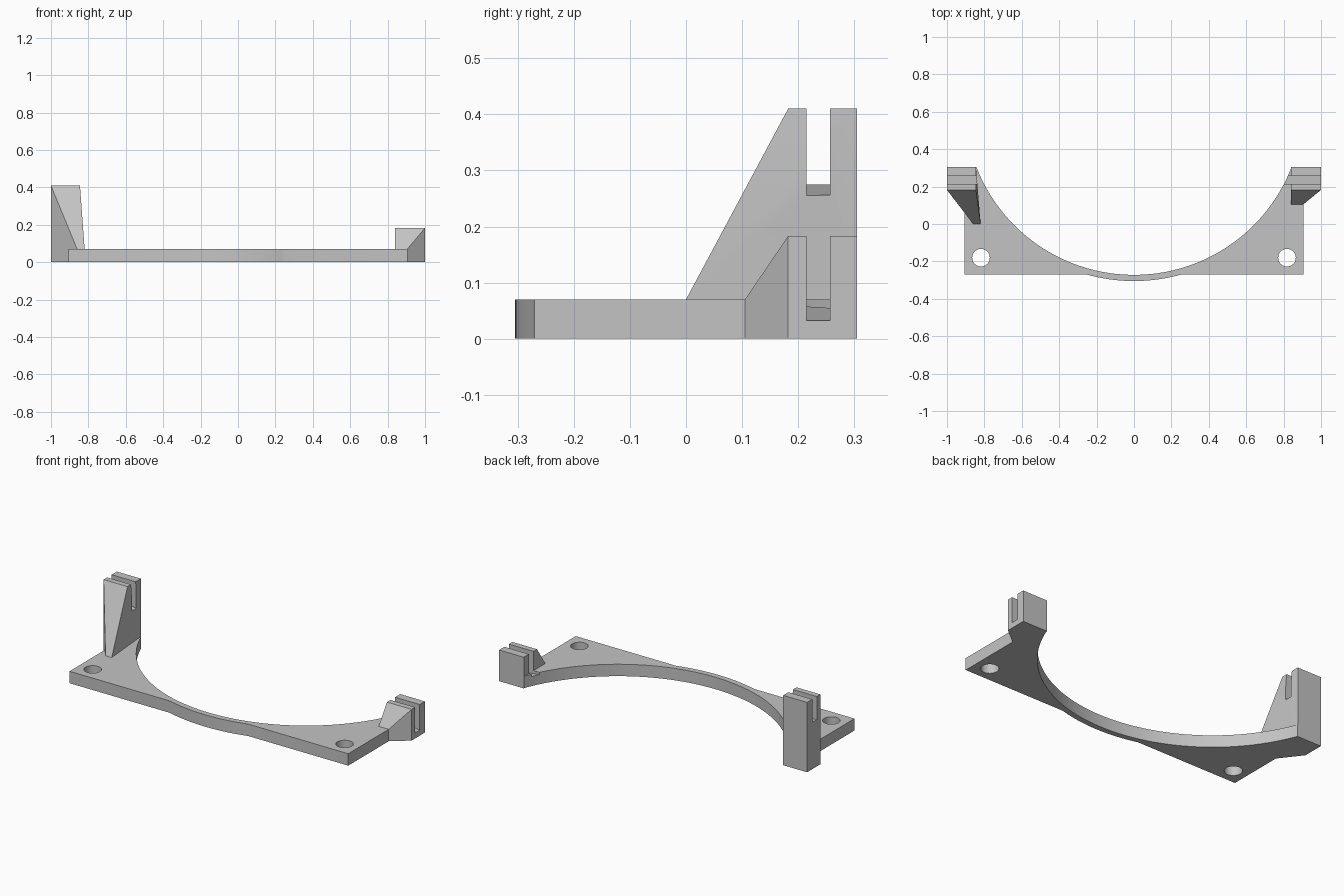
import bpy
import bmesh
from math import asin, cos, sin, radians

cube = bpy.data.objects.get("Cube")
if cube:
    bpy.data.objects.remove(cube, do_unlink=True)

grey = bpy.data.materials.new("plain_grey")
grey.use_nodes = True
colour = (0.55, 0.55, 0.55, 1)
grey.diffuse_color = colour
grey.node_tree.nodes["Principled BSDF"].inputs["Base Color"].default_value = colour

PLATE_H = 0.07
BACK, BLOCK_FRONT, FRONT = 0.305, 0.182, -0.27
ARC_Y, ARC_R, RIM_R = 0.632, 0.904, 0.937


def make_object(name, bm):
    bmesh.ops.recalc_face_normals(bm, faces=bm.faces)
    mesh = bpy.data.meshes.new(name)
    bm.to_mesh(mesh)
    bm.free()
    mesh.materials.append(grey)
    obj = bpy.data.objects.new(name, mesh)
    bpy.context.collection.objects.link(obj)
    return obj


def prism(name, outline, z0, z1):
    bm = bmesh.new()
    face = bm.faces.new([bm.verts.new((x, y, z0)) for x, y in outline])
    top = bmesh.ops.extrude_face_region(bm, geom=[face])["geom"]
    moved = [v for v in top if isinstance(v, bmesh.types.BMVert)]
    bmesh.ops.translate(bm, verts=moved, vec=(0, 0, z1 - z0))
    return make_object(name, bm)


def hull(name, points):
    bm = bmesh.new()
    for p in points:
        bm.verts.new(p)
    res = bmesh.ops.convex_hull(bm, input=bm.verts)
    spare = set(res["geom_interior"]) | set(res["geom_unused"])
    bmesh.ops.delete(bm, geom=[v for v in spare if isinstance(v, bmesh.types.BMVert)], context="VERTS")
    bmesh.ops.dissolve_limit(bm, angle_limit=radians(0.5), verts=bm.verts, edges=bm.edges)
    return make_object(name, bm)


def arc(radius, y_end, steps):
    """Points from left to right along the lower side of a circle."""
    half = asin((1 - ((ARC_Y - y_end) / radius) ** 2) ** 0.5)
    angles = [half * (2 * i / steps - 1) for i in range(steps + 1)]
    return [(radius * sin(a), ARC_Y - radius * cos(a)) for a in angles]


def box_points(xs, ys, zs):
    return [(x, y, z) for x in xs for y in ys for z in zs]


def combine(target, tool, operation):
    mod = target.modifiers.new(operation.lower(), "BOOLEAN")
    mod.operation = operation
    mod.solver = "EXACT"
    mod.object = tool
    bpy.context.view_layer.objects.active = target
    bpy.ops.object.modifier_apply(modifier=mod.name)
    bpy.data.objects.remove(tool, do_unlink=True)


# Base plate with a wide curved cutaway and a thin bulging rim
side = 0.905
outline = [(-side, BACK), (-side, FRONT)]
outline += arc(RIM_R, FRONT, 20)
outline += [(side, FRONT), (side, BACK)]
outline += reversed(arc(ARC_R, BACK, 72))
bracket = prism("mounting_bracket", outline, 0, PLATE_H)

# Tall right post and short left post, each flaring into a gusset
tall = hull("tall_post",
            box_points((-1, -0.845), (BLOCK_FRONT, BACK), (0, 0.41))
            + box_points((-0.86, -0.82), (0,), (0, PLATE_H)))
short = hull("short_post",
             box_points((0.84, 1), (BLOCK_FRONT, BACK), (0, 0.183))
             + box_points((0.84, side), (0.105,), (0, PLATE_H)))
for post in (tall, short):
    combine(bracket, post, "UNION")

# Slots with sloping floors
for x0, z0, x1, z1 in ((-1.1, 0.287, -0.75, 0.245), (0.75, 0.064, 1.1, 0.02)):
    points = [(x, y, z) for x, low in ((x0, z0), (x1, z1))
              for y in (0.215, 0.257) for z in (low, 0.6)]
    combine(bracket, hull("slot_cutter", points), "DIFFERENCE")

# Screw holes
for s in (-1, 1):
    ring = [(s * 0.818 + 0.047 * cos(radians(a)), -0.18 + 0.047 * sin(radians(a)))
            for a in range(0, 360, 10)]
    combine(bracket, prism("hole_cutter", ring, -0.1, 0.2), "DIFFERENCE")

# Smooth curves, sharp corners
bpy.ops.object.select_all(action="DESELECT")
bracket.select_set(True)
bpy.context.view_layer.objects.active = bracket
bpy.ops.object.shade_smooth_by_angle(angle=radians(20))
